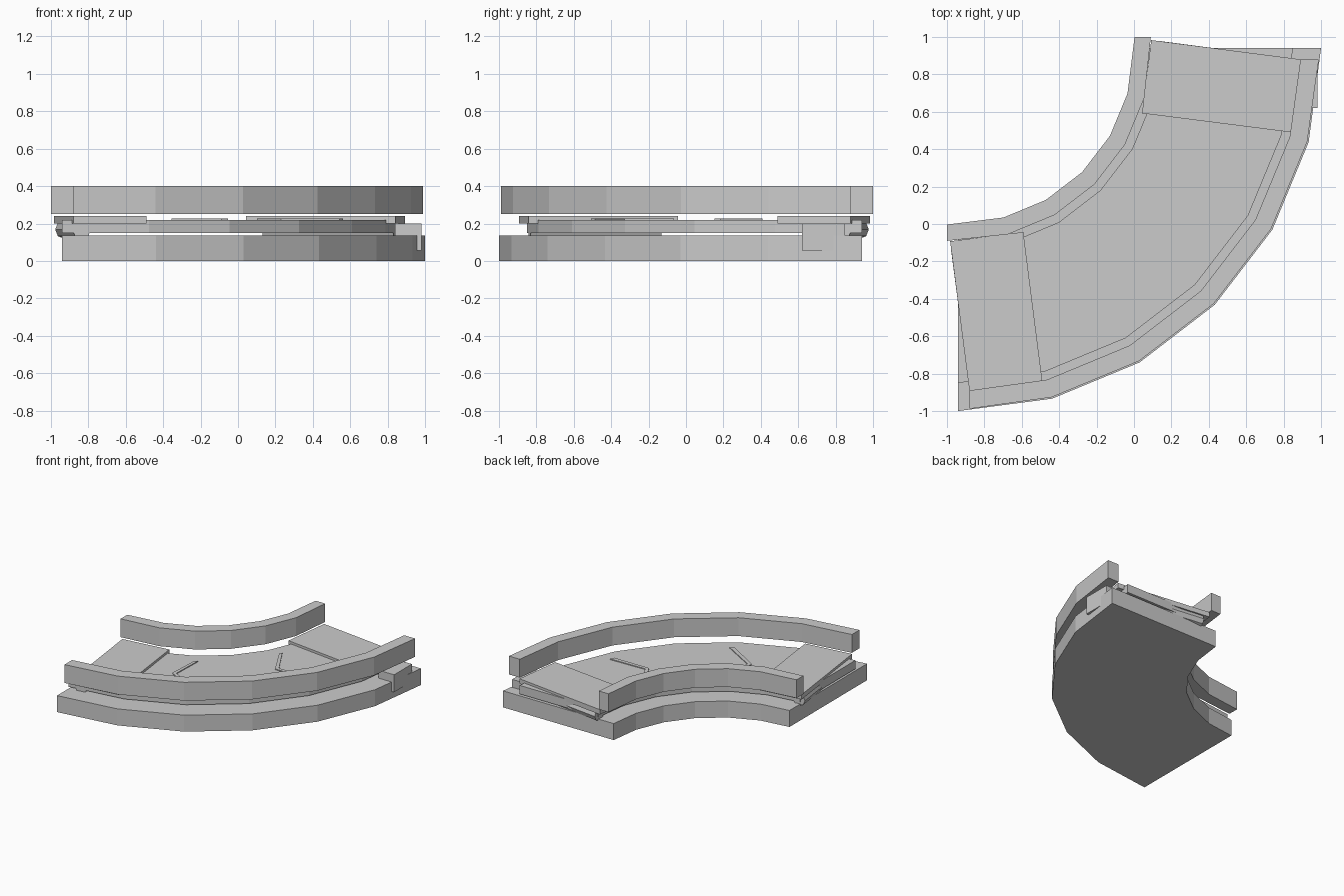
import bpy, bmesh, math

if "Cube" in bpy.data.objects:
    bpy.data.objects.remove(bpy.data.objects["Cube"])

CX, CY = -0.94, 0.94  # centre of the bend


def polar(r, deg):
    a = math.radians(deg)
    return (CX + r * math.sin(a), CY - r * math.cos(a))


def flip(p):
    # mirror across the diagonal of the bend
    return (-p[1], -p[0])


def prism(name, outline, z0, z1):
    bm = bmesh.new()
    face = bm.faces.new([bm.verts.new((x, y, z0)) for x, y in outline])
    top = bmesh.ops.extrude_face_region(bm, geom=[face])["geom"]
    bmesh.ops.translate(bm, vec=(0, 0, z1 - z0),
                        verts=[v for v in top if isinstance(v, bmesh.types.BMVert)])
    # the extrusion may drop the bottom cap, so close any open border
    border = [e for e in bm.edges if e.is_boundary]
    if border:
        bmesh.ops.holes_fill(bm, edges=border, sides=0)
    bmesh.ops.recalc_face_normals(bm, faces=bm.faces)
    me = bpy.data.meshes.new(name)
    bm.to_mesh(me)
    bm.free()
    ob = bpy.data.objects.new(name, me)
    bpy.context.collection.objects.link(ob)
    return ob


def bend(name, r0, r1, z0, z1, ends=None):
    def edge(r, end):
        mid = [polar(r, 15 * i) for i in range(1, 6)]
        start = end or polar(r, 0)
        return [start] + mid + [flip(start)]
    e0, e1 = ends or (None, None)
    prism(name, edge(r0, e0) + edge(r1, e1)[::-1], z0, z1)


# base slab, belt bed and the two floating guard rails
bend("base", 0.937, 1.94, 0, 0.135)
bend("belt", 1.075, 1.79, 0.15, 0.22)
bend("inner_rail", 0.937, 1.03, 0.25, 0.4, ((-1, -0.003), (-1, -0.09)))
bend("outer_rail", 1.835, 1.932, 0.25, 0.4, ((-0.88, -0.89), (-0.88, -0.988)))

# end plates with a roller under each outer edge
plate = [(-0.983, -0.092), (-0.592, -0.043), (-0.49, -0.842), (-0.88, -0.892)]
for tag, f in (("start", lambda p: p), ("end", flip)):
    prism(tag + "_plate", [f(p) for p in plate], 0.2, 0.24)
    a, b = f((-0.928, -0.136)), f((-0.836, -0.836))
    dx, dy = b[0] - a[0], b[1] - a[1]
    bpy.ops.mesh.primitive_cylinder_add(
        vertices=8, radius=0.05, depth=math.hypot(dx, dy),
        location=((a[0] + b[0]) / 2, (a[1] + b[1]) / 2, 0.168),
        rotation=(0, math.pi / 2, math.atan2(dy, dx)))
    bpy.context.object.name = tag + "_roller"

# raised direction chevrons on the belt
for i, tip in enumerate((24.5, 56)):
    w = 1.3
    pts = [polar(1.18, tip + 6), polar(1.41, tip), polar(1.68, tip + 6),
           polar(1.68, tip + 6 + w), polar(1.41, tip + w), polar(1.18, tip + 6 + w)]
    prism("chevron_%d" % (i + 1), pts, 0.215, 0.227)


# side bracket hooked over the base edge
def box(name, x0, x1, y0, y1, z0, z1):
    prism(name, [(x0, y0), (x1, y0), (x1, y1), (x0, y1)], z0, z1)


box("bracket_top", 0.84, 0.98, 0.62, 0.85, 0.135, 0.2)
box("bracket_leg", 0.955, 0.98, 0.62, 0.85, 0.057, 0.2)
